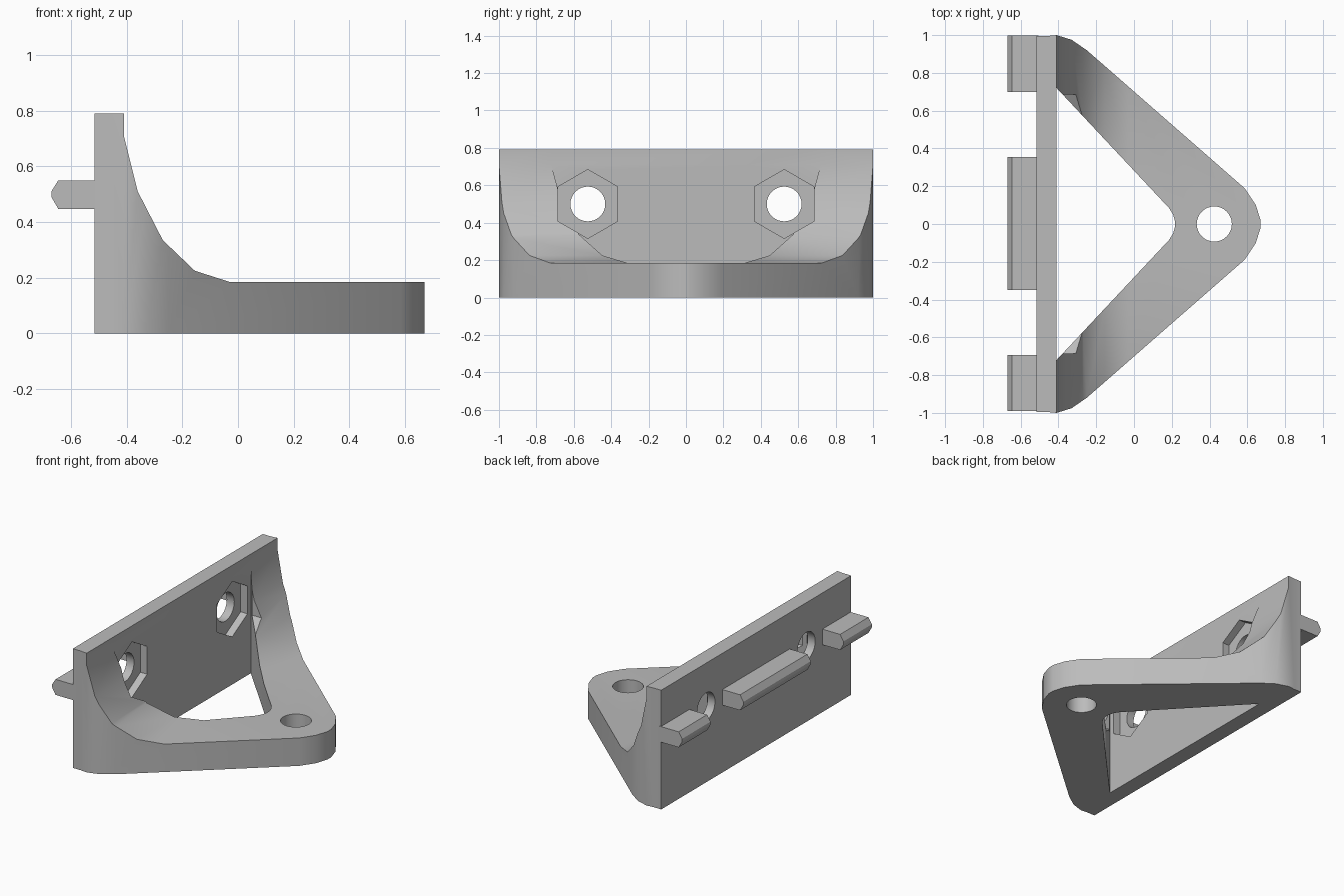
import bpy, bmesh, math
from mathutils import Vector

cube = bpy.data.objects.get("Cube")
if cube:
    bpy.data.objects.remove(cube, do_unlink=True)

grey = bpy.data.materials.new("plain_grey")
grey.use_nodes = True
grey.diffuse_color = (0.5, 0.5, 0.5, 1)
grey.node_tree.nodes["Principled BSDF"].inputs["Base Color"].default_value = (0.5, 0.5, 0.5, 1)


def prism(name, points, axis, lo, hi):
    """Extrude a 2D outline along x (y,z points), y (x,z points) or z (x,y points)."""
    def place(p, d):
        coords = list(p)
        coords.insert("xyz".index(axis), d)
        return Vector(coords)
    bm = bmesh.new()
    face = bm.faces.new([bm.verts.new(place(p, lo)) for p in points])
    shift = place((0, 0), hi - lo)
    geom = bmesh.ops.extrude_face_region(bm, geom=[face])["geom"]
    bmesh.ops.translate(bm, vec=shift, verts=[v for v in geom if isinstance(v, bmesh.types.BMVert)])
    bmesh.ops.recalc_face_normals(bm, faces=bm.faces)
    mesh = bpy.data.meshes.new(name)
    bm.to_mesh(mesh)
    bm.free()
    mesh.materials.append(grey)
    obj = bpy.data.objects.new(name, mesh)
    bpy.context.collection.objects.link(obj)
    return obj


def ring(u, v, radius, count):
    """Regular polygon with a corner at the top."""
    steps = [math.tau * i / count for i in range(count)]
    return [(u + radius * math.sin(a), v + radius * math.cos(a)) for a in steps]


def mirrored(half):
    """Close an outline by mirroring it across y = 0."""
    return half + [(x, -y) for x, y in reversed(half)]


def select(obj):
    bpy.ops.object.select_all(action="DESELECT")
    obj.select_set(True)
    bpy.context.view_layer.objects.active = obj


def boolean(target, tool, operation):
    mod = target.modifiers.new(operation, "BOOLEAN")
    mod.operation, mod.solver, mod.object = operation, "EXACT", tool
    select(target)
    bpy.ops.object.modifier_apply(modifier=mod.name)
    bpy.data.objects.remove(tool, do_unlink=True)


# Bracket: plan outline of back plate and V-shaped arms
bracket = prism("bracket", mirrored([
    (-0.515, 0.995), (-0.46, 0.995), (-0.41, 1.0), (-0.33, 0.975), (-0.25, 0.92),
    (0.585, 0.19), (0.645, 0.1), (0.67, 0.02)]), "z", 0, 0.79)

# Side profile: tall plate sweeping down to flat arms
profile = prism("profile_cutter", [
    (-0.7, -0.1), (-0.7, 0.9), (-0.41, 0.9), (-0.41, 0.71), (-0.36, 0.51),
    (-0.27, 0.335), (-0.155, 0.225), (-0.03, 0.185), (0.8, 0.185), (0.8, -0.1)],
    "y", -1.2, 1.2)
boolean(bracket, profile, "INTERSECT")

# Triangular opening between the arms
opening = prism("opening_cutter", mirrored([
    (-0.41, 0.72), (0.185, 0.085), (0.207, 0.05), (0.217, 0.015)]), "z", -0.1, 1)
boolean(bracket, opening, "DIFFERENCE")

# Vertical hole in the nose
boolean(bracket, prism("nose_hole_cutter", ring(0.425, 0, 0.093, 32), "z", -0.1, 1), "DIFFERENCE")

# Bolt holes with hexagonal nut pockets
for y in (-0.525, 0.525):
    boolean(bracket, prism("nut_cutter", ring(y, 0.5, 0.184, 6), "x", -0.46, 0.3), "DIFFERENCE")
    boolean(bracket, prism("bolt_cutter", ring(y, 0.5, 0.093, 32), "x", -0.8, 0), "DIFFERENCE")

select(bracket)
bpy.ops.object.shade_smooth_by_angle(angle=math.radians(30))

# Locating rails on the back of the plate
rail = [(-0.505, 0.55), (-0.645, 0.55), (-0.67, 0.51), (-0.67, 0.49), (-0.645, 0.447), (-0.505, 0.447)]
for name, lo, hi in (("right_rail", -0.99, -0.693), ("middle_rail", -0.35, 0.355), ("left_rail", 0.7, 0.998)):
    prism(name, rail, "y", lo, hi)
